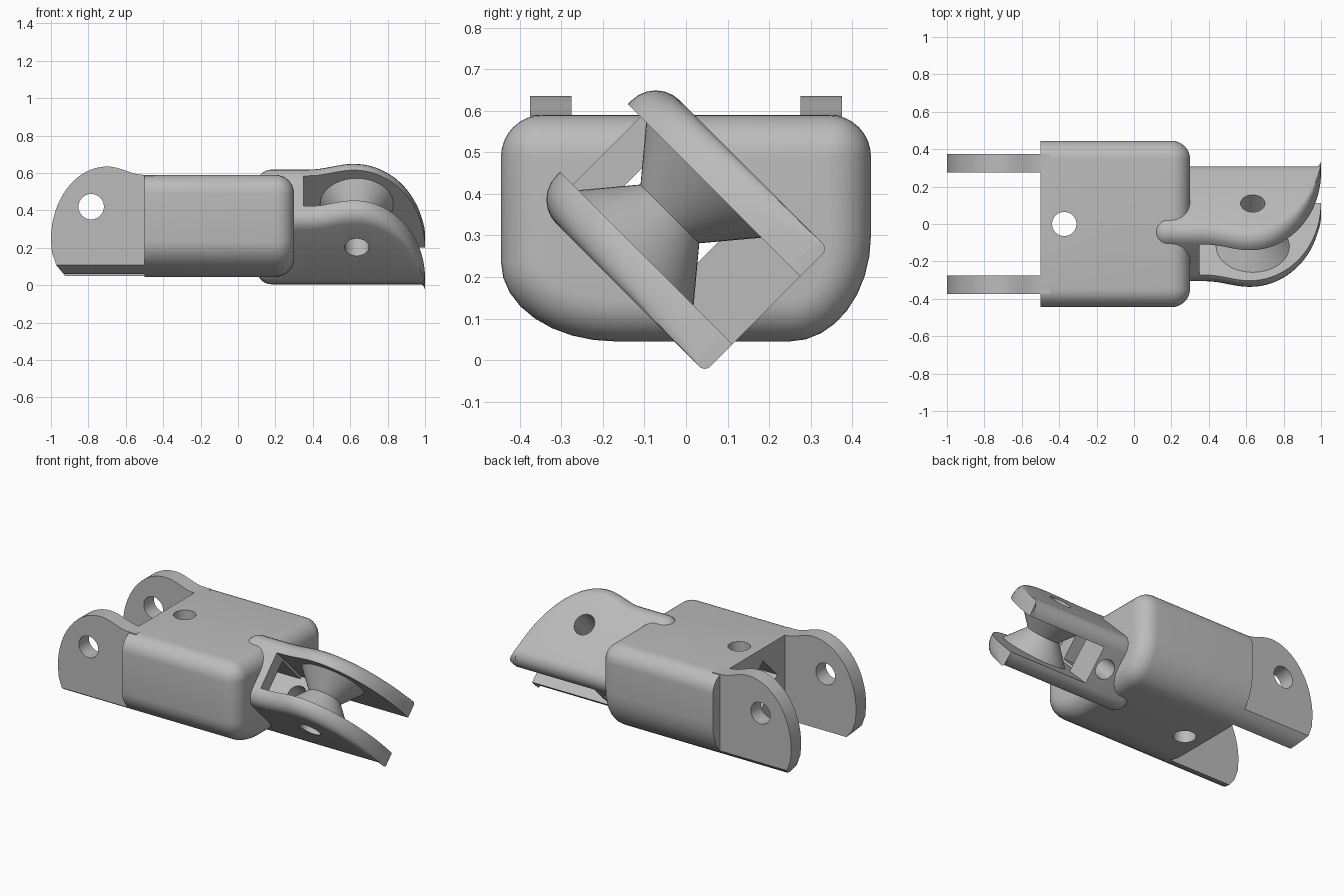
import bpy, bmesh, math
from mathutils import Matrix, Vector

if "Cube" in bpy.data.objects:
    bpy.data.objects.remove(bpy.data.objects["Cube"], do_unlink=True)

grey = bpy.data.materials.new("matte grey")
grey.use_nodes = True
COLOUR = (0.5, 0.5, 0.5, 1)
grey.diffuse_color = COLOUR
grey.node_tree.nodes["Principled BSDF"].inputs["Base Color"].default_value = COLOUR

# Frame of the fork, turned 45 degrees about the long axis
TILT = Matrix.Translation((0, -0.014, 0.327)) @ Matrix.Rotation(math.pi / 4, 4, "X")
FLAT = Matrix.Identity(4)


def loft(name, rings, frame=FLAT):
    """Skin a list of equal-length rings and cap both ends."""
    bm = bmesh.new()
    rows = [[bm.verts.new(frame @ Vector(p)) for p in ring] for ring in rings]
    n = len(rows[0])
    for a, b in zip(rows, rows[1:]):
        for i in range(n):
            j = (i + 1) % n
            bm.faces.new((a[i], a[j], b[j], b[i]))
    bm.faces.new(rows[0][::-1])
    bm.faces.new(rows[-1])
    bmesh.ops.recalc_face_normals(bm, faces=bm.faces)
    mesh = bpy.data.meshes.new(name)
    bm.to_mesh(mesh)
    bm.free()
    mesh.materials.append(grey)
    obj = bpy.data.objects.new(name, mesh)
    bpy.context.scene.collection.objects.link(obj)
    return obj


def section(x, y0, y1, z0, z1, radii, steps=8):
    """Rounded rectangle across the long axis; radii start at the low-y low-z corner."""
    corners = [(y0, z0, 1, 1), (y1, z0, -1, 1), (y1, z1, -1, -1), (y0, z1, 1, -1)]
    ring = []
    for k, ((y, z, sy, sz), (ry, rz)) in enumerate(zip(corners, radii)):
        for i in range(steps + 1):
            a = math.pi + math.pi / 2 * (k + i / steps)
            ring.append((x, y + sy * ry + ry * math.cos(a), z + sz * rz + rz * math.sin(a)))
    return ring


def box(name, x, y, z, frame=FLAT):
    return loft(name, [[(x[i], y[0], z[0]), (x[i], y[1], z[0]),
                        (x[i], y[1], z[1]), (x[i], y[0], z[1])] for i in (0, 1)], frame)


def turned(name, centre, axis, profile, frame=FLAT, sides=40):
    """Round part about the y or z axis from (offset, radius) pairs."""
    rings = []
    for t, r in profile:
        ring = []
        for i in range(sides):
            a = math.tau * i / sides
            c, s = r * math.cos(a), r * math.sin(a)
            off = (c, t, s) if axis == "Y" else (c, s, t)
            ring.append(Vector(centre) + Vector(off))
        rings.append(ring)
    return loft(name, rings, frame)


def boolean(obj, tool, operation="DIFFERENCE"):
    mod = obj.modifiers.new("cut", "BOOLEAN")
    mod.operation, mod.solver, mod.object = operation, "EXACT", tool
    bpy.context.view_layer.objects.active = obj
    bpy.ops.object.modifier_apply(modifier=mod.name)


# Main block with a rounded front end
RADII = [(0.275, 0.19), (0.195, 0.255), (0.1, 0.1), (0.1, 0.1)]


def block_ring(x, inset=0.0, top=0.59):
    radii = [(max(a - inset, 0.004), max(b - inset, 0.004)) for a, b in RADII]
    return section(x, -0.445 + inset, 0.445 - inset, 0.045 + inset, top - inset, radii)


R = 0.1
rings = [block_ring(-0.5)]
for i in range(9):
    a = math.pi / 2 * i / 8
    rings.append(block_ring(0.3 - R + R * math.sin(a), R * (1 - math.cos(a))))
block = loft("main_block", rings)

# Rear arms, trimmed along the lower curve of the block
outline = [(-0.45, 0.0), (-0.45, 0.545)]
outline += [(-0.5 - 0.2 * t, 0.5675 - 0.0225 * math.cos(math.pi * t))
            for t in [i / 8 for i in range(8)]]
outline += [(-0.7 - 0.3 * math.sin(a), 0.2 + 0.39 * math.cos(a))
            for a in [math.pi / 2 * i / 16 for i in range(17)]]
outline += [(-0.995, 0.13), (-0.97, 0.06), (-0.92, 0.0)]
trim = loft("arm_trim", [block_ring(-1.1, 0, 0.9), block_ring(-0.4, 0, 0.9)])
arm_hole = turned("arm_hole_cutter", (-0.785, 0, 0.42), "Y", [(-1, 0.068), (1, 0.068)])
arms = []
for name, y in (("front_arm", -0.325), ("rear_arm", 0.325)):
    arm = loft(name, [[(x, y + d, h + 0.045) for x, h in outline] for d in (-0.05, 0.05)])
    boolean(arm, trim, "INTERSECT")
    boolean(arm, arm_hole)
    arms.append(arm)

# Fork: rounded bar with a bumped upper edge that sweeps down to the tip
H = 0.2935


def upper(x):
    if x < 0.38:
        return H - 0.043
    if x < 0.62:
        return H - 0.0215 * (1 + math.cos(math.pi * (x - 0.38) / 0.24))
    return 2 * H * math.sqrt(max(0, 1 - ((x - 0.62) / 0.38) ** 2)) - H


def fork_ring(x, inset=0.0):
    top = max(upper(x), -H + 0.04) - inset
    r = max(min(0.082 - inset, (top + H - inset) * 0.49), 0.004)
    return section(x, -0.21 + inset, 0.21 - inset, -H + inset, top, [(r, r)] * 4, 6)


rings = []
for i in range(8):
    a = math.pi / 2 * i / 7
    rings.append(fork_ring(0.1 + 0.08 * (1 - math.cos(a)), 0.08 * (1 - math.sin(a))))
rings += [fork_ring(0.38 + 0.03 * i) for i in range(8)]
rings += [fork_ring(0.62 + 0.38 * math.sin(math.pi / 2 * i / 20)) for i in range(21)]
fork = loft("fork", rings, TILT)

# Hourglass roller between the fork plates
roller = turned("roller", (0.635, 0, 0.035), "Y",
                [(-0.12, 0.2), (0, 0.1), (0.12, 0.2)], TILT)

# Slots, bore and pin holes
GAP = (-0.115, 0.115)
slot = box("slot_cutter", (0.45, 1.2), GAP, (-1, 1), TILT)
upper_slot = box("upper_slot_cutter", (0.35, 1.2), GAP, (-0.095, 1), TILT)
bore = box("bore_cutter", (-0.8, 0.5), (-0.1, 0.1), (-0.095, 0.16), TILT)
pin = turned("pin_cutter", (0.635, 0, 0.035), "Y", [(-1, 0.065), (1, 0.065)], TILT)
cord = turned("cord_cutter", (0.375, 0, 0), "Z", [(-0.6, 0.06), (0.05, 0.06)], TILT)
vent = turned("vent_cutter", (-0.373, 0, 0.3), "Z", [(-0.6, 0.065), (0.6, 0.065)])
for tool in (slot, upper_slot, bore, pin, cord):
    boolean(fork, tool)
boolean(roller, pin)
for tool in (bore, vent):
    boolean(block, tool)

for tool in (trim, arm_hole, slot, upper_slot, bore, pin, cord, vent):
    bpy.data.objects.remove(tool, do_unlink=True)

# Smooth the curves and keep the edges sharp
bpy.ops.object.select_all(action="DESELECT")
for obj in [block, fork, roller] + arms:
    obj.select_set(True)
bpy.context.view_layer.objects.active = block
bpy.ops.object.shade_smooth_by_angle(angle=math.radians(30))
